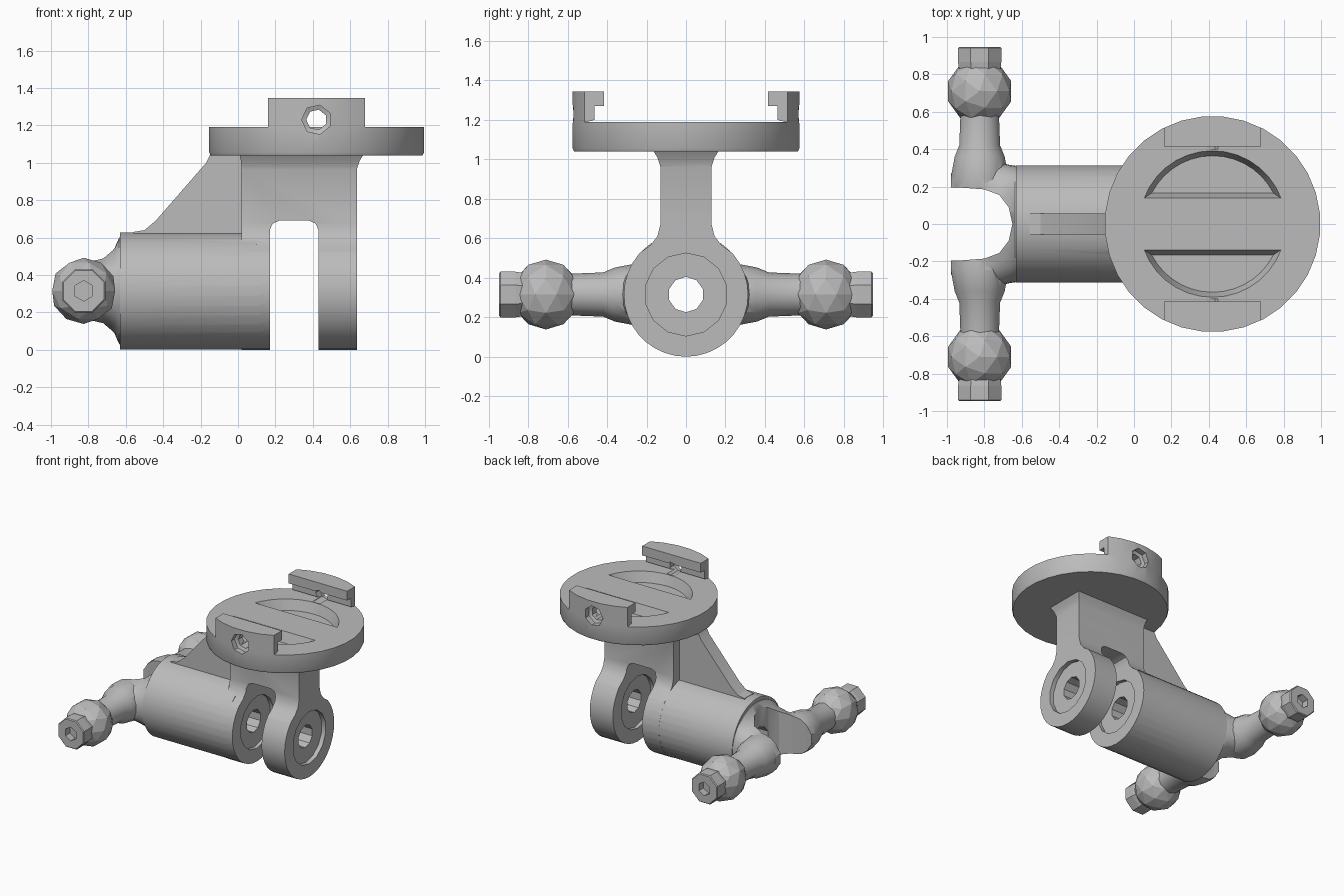
import bpy, bmesh, math
from mathutils import Vector

if "Cube" in bpy.data.objects:
    bpy.data.objects.remove(bpy.data.objects["Cube"], do_unlink=True)

grey = bpy.data.materials.new("plain grey")
grey.use_nodes = True
grey.diffuse_color = (0.5, 0.5, 0.5, 1)
grey.node_tree.nodes["Principled BSDF"].inputs["Base Color"].default_value = (0.5, 0.5, 0.5, 1)

MID = 0.315     # height of the barrel and arm axes
ARM_X = -0.825  # arm axis
DISC_X = 0.42   # disc centre


def place(axis, u, v, t):
    return {"x": (t, u, v), "y": (u, t, v), "z": (u, v, t)}[axis]


def finish(name, bm):
    bmesh.ops.recalc_face_normals(bm, faces=bm.faces)
    mesh = bpy.data.meshes.new(name)
    bm.to_mesh(mesh)
    bm.free()
    mesh.materials.append(grey)
    ob = bpy.data.objects.new(name, mesh)
    bpy.context.collection.objects.link(ob)
    return ob


def loft(name, rings):
    """Skin a closed solid over rings of equal length."""
    bm = bmesh.new()
    rows = [[bm.verts.new(p) for p in ring] for ring in rings]
    n = len(rows[0])
    for a, b in zip(rows, rows[1:]):
        for i in range(n):
            j = (i + 1) % n
            bm.faces.new((a[i], a[j], b[j], b[i]))
    bm.faces.new(rows[0])
    bm.faces.new(rows[-1])
    return finish(name, bm)


def prism(name, axis, pts, a, b):
    return loft(name, [[place(axis, u, v, t) for u, v in pts] for t in (a, b)])


def lathe(name, axis, centre, steps, n=32):
    """Round solid along an axis, steps are (position, radius)."""
    angles = [math.tau * (i + 0.5) / n for i in range(n)]
    return loft(name, [[place(axis, centre[0] + r * math.cos(w), centre[1] + r * math.sin(w), t)
                        for w in angles] for t, r in steps])


def combine(ob, others, how):
    bpy.context.view_layer.objects.active = ob
    for other in others:
        mod = ob.modifiers.new("combine", "BOOLEAN")
        mod.operation = how
        mod.solver = "EXACT"
        mod.object = other
        bpy.ops.object.modifier_apply(modifier=mod.name)
        bpy.data.objects.remove(other, do_unlink=True)


def smooth(ob, degrees=30):
    bpy.ops.object.select_all(action="DESELECT")
    ob.select_set(True)
    bpy.context.view_layer.objects.active = ob
    bpy.ops.object.shade_smooth_by_angle(angle=math.radians(degrees))


# Stem and ear: keyhole section, round below and narrow above
half = [(0.315 * math.cos(math.radians(w)), MID + 0.315 * math.sin(math.radians(w)))
        for w in range(-90, 42, 10)]
half += [(0.235, 0.525), (0.18, 0.565), (0.145, 0.61), (0.13, 0.67), (0.13, 1.06)]
keyhole = half + [(-y, z) for y, z in reversed(half[1:])]
body = prism("body", "x", keyhole, 0.02, 0.635)

# Barrel
barrel = lathe("barrel", "x", (0, MID), [(-0.63, 0.314), (0.1, 0.314)], 36)

# Gusset rib
rib = [(-0.56, 0.55), (-0.56, 0.63), (-0.5, 0.64), (-0.44, 0.69), (-0.17, 1.0),
       (-0.14, 1.06), (0.1, 1.06), (0.1, 0.55)]
gusset = prism("gusset", "y", rib, -0.055, 0.055)

# Collar flaring under the disc
def rectangle(grow, z):
    x0, x1, y = 0.02 - grow * 0.3, 0.635 + grow, 0.13 + grow
    return [(x0, -y, z), (x1, -y, z), (x1, y, z), (x0, y, z)]

collar = loft("collar", [rectangle(g, z) for g, z in
                         ((-0.01, 0.93), (0.005, 0.98), (0.015, 1.01), (0.04, 1.05))])

# Yoke: blends the round barrel into a flattened bar
def oval(x, a, b, power):
    ring = []
    for i in range(32):
        c, s = math.cos(math.tau * i / 32), math.sin(math.tau * i / 32)
        ring.append((x, a * math.copysign(abs(c) ** power, c),
                     MID + b * math.copysign(abs(s) ** power, s)))
    return ring

yoke = loft("yoke", [oval(*s) for s in (
    (-0.6, 0.3, 0.3, 1), (-0.635, 0.312, 0.285, 1), (-0.66, 0.315, 0.23, 0.9),
    (-0.72, 0.33, 0.185, 0.8), (-0.83, 0.335, 0.165, 0.75),
    (-0.93, 0.32, 0.12, 0.7), (-0.978, 0.27, 0.05, 0.7))])

# Tapered arms
arms = [lathe("arm", "y", (ARM_X, MID),
              [(s * y, r) for y, r in ((0.17, 0.15), (0.25, 0.158), (0.36, 0.137),
                                       (0.42, 0.112), (0.6, 0.105))], 14) for s in (1, -1)]
combine(body, [barrel, gusset, collar, yoke] + arms, "UNION")

# Cuts: fork slot, saddle, axle hole and shallow seats around the hole
slot = [(0.17, -0.1), (0.17, 0.64), (0.185, 0.675), (0.22, 0.69),
        (0.38, 0.69), (0.415, 0.675), (0.43, 0.64), (0.43, -0.1)]
saddle = [(-1.2, 0.2), (-0.93, 0.195), (-0.8, 0.185), (-0.72, 0.155), (-0.67, 0.09), (-0.65, 0)]
saddle += [(x, -y) for x, y in reversed(saddle[:-1])]
cuts = [prism("slot_cutter", "y", slot, -0.6, 0.6),
        prism("saddle_cutter", "z", saddle, -0.1, 0.6),
        lathe("hole_cutter", "x", (0, MID), [(-0.9, 0.09), (0.9, 0.09)], 10)]
for a, b in ((0.6, 0.7), (0.4, 0.46), (0.14, 0.2)):
    cuts.append(lathe("seat_cutter", "x", (0, MID), [(a, 0.21), (b, 0.21)], 14))
combine(body, cuts, "DIFFERENCE")
smooth(body)

# Ball ends with a capped tip and a six-sided socket
for side, s in (("left_arm", 1), ("right_arm", -1)):
    bm = bmesh.new()
    bmesh.ops.create_icosphere(bm, subdivisions=2, radius=0.177)
    bmesh.ops.translate(bm, verts=bm.verts, vec=Vector((ARM_X, s * 0.71, MID)))
    finish(side + "_ball", bm)
    cap = lathe(side + "_cap", "y", (ARM_X, MID),
                [(s * 0.8, 0.115), (s * 0.865, 0.125), (s * 0.94, 0.125), (s * 0.947, 0.118)], 8)
    combine(cap, [lathe("socket_cutter", "y", (ARM_X, MID), [(s * 0.89, 0.055), (s, 0.055)], 6)],
            "DIFFERENCE")

# Mounting disc with two sloped D-shaped pockets
disc = lathe("mounting_disc", "z", (DISC_X, 0), [(1.04, 0.57), (1.055, 0.577), (1.19, 0.577)])

def pocket_ring(s, r, low, z):
    start = math.asin(low / r)
    sweep = [start + (math.pi - 2 * start) * i / 14 for i in range(15)]
    return [(DISC_X + r * math.cos(w), s * r * math.sin(w), z) for w in sweep]

for s in (1, -1):
    combine(disc, [loft("pocket_cutter", [pocket_ring(s, 0.365, 0.165, 1.11),
                                          pocket_ring(s, 0.395, 0.135, 1.2)])], "DIFFERENCE")

# Hooked clips on the rim, each with a countersunk screw hole
hook = [(0.62, 1.19), (0.62, 1.345), (0.415, 1.345), (0.415, 1.27),
        (0.465, 1.27), (0.465, 1.2), (0.5, 1.19)]
for side, s in (("back_clip", 1), ("front_clip", -1)):
    clip = prism(side, "x", [(s * y, z) for y, z in hook], 0.16, 0.68)
    combine(clip, [lathe("rim", "z", (DISC_X, 0), [(1.0, 0.577), (1.5, 0.577)])], "INTERSECT")
    for part in (clip, disc):
        combine(part, [lathe("screw_cutter", "y", (DISC_X, 1.23),
                             [(s * 0.4, 0.055), (s * 0.52, 0.055), (s * 0.53, 0.08), (s * 0.7, 0.08)], 7)],
                "DIFFERENCE")
    smooth(clip)
smooth(disc)
